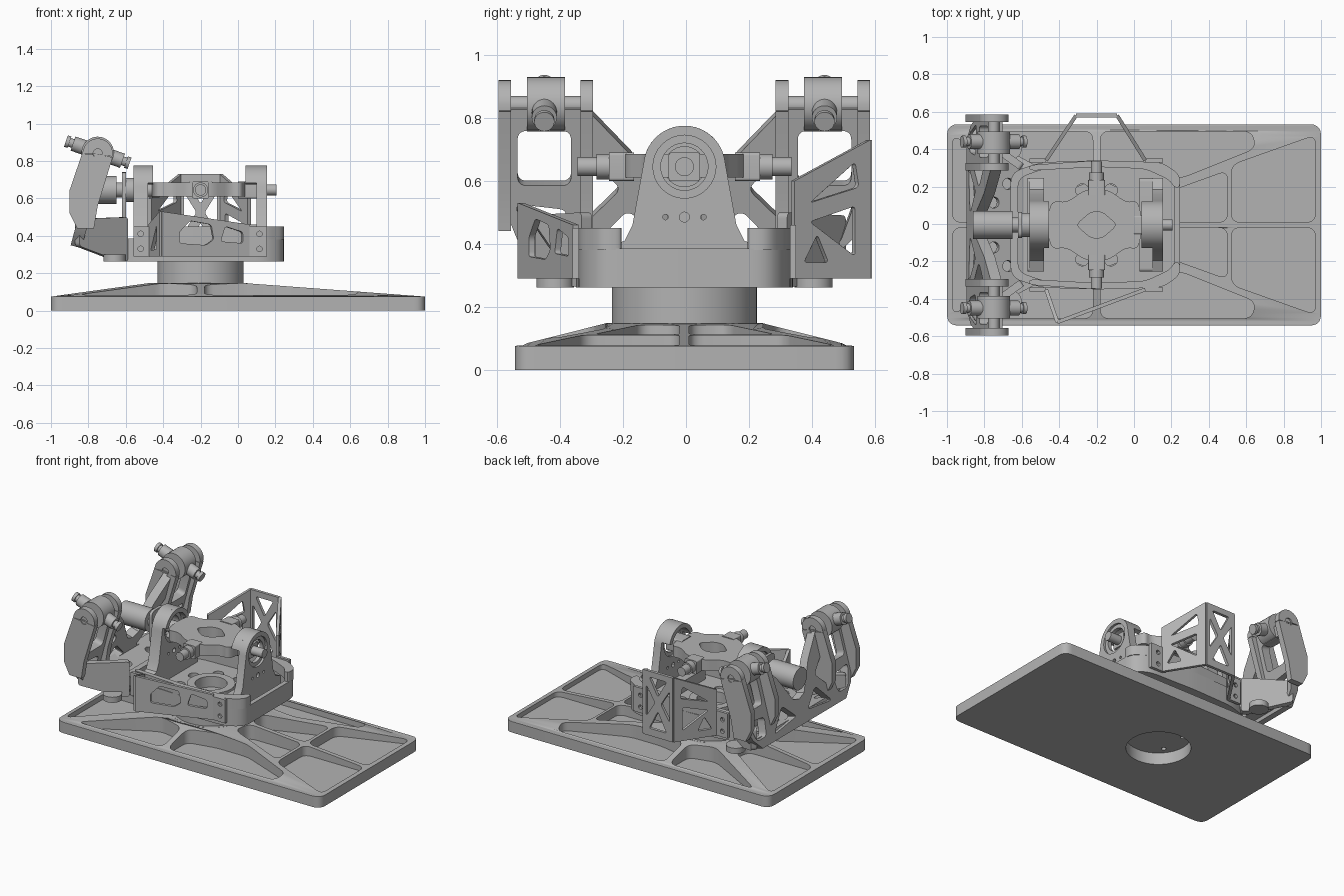
import bpy, bmesh, math
from mathutils import Vector, Matrix

if "Cube" in bpy.data.objects:
    bpy.data.objects.remove(bpy.data.objects["Cube"])

X, Y, Z = Vector((1, 0, 0)), Vector((0, 1, 0)), Vector((0, 0, 1))
grey = bpy.data.materials.new("machined grey")
grey.use_nodes = True
grey.diffuse_color = (.45, .45, .45, 1)
grey.node_tree.nodes["Principled BSDF"].inputs["Base Color"].default_value = (.45, .45, .45, 1)


def finish(name, bm):
    bmesh.ops.remove_doubles(bm, verts=bm.verts, dist=1e-5)
    bmesh.ops.recalc_face_normals(bm, faces=bm.faces)
    me = bpy.data.meshes.new(name)
    bm.to_mesh(me)
    bm.free()
    me.materials.append(grey)
    me.shade_smooth()
    me.set_sharp_from_angle(angle=math.radians(30))
    ob = bpy.data.objects.new(name, me)
    ob.location.y = -.005
    bpy.context.collection.objects.link(ob)
    return ob


def rounded(pts, r):
    """Polygon with every corner replaced by a short curve."""
    out, n = [], len(pts)
    for i in range(n):
        a, b, c = (Vector(pts[j % n][:2]) for j in (i - 1, i, i + 1))
        p = b + (a - b).normalized() * min(r, (a - b).length * .45)
        q = b + (c - b).normalized() * min(r, (c - b).length * .45)
        for k in range(6):
            t = k / 5
            out.append(p * (1 - t) ** 2 + b * 2 * t * (1 - t) + q * t * t)
    return out


def circle(u, v, r, n=32, a0=0, a1=math.tau):
    full = a1 - a0 >= math.tau - .01
    return [Vector((u + r * math.cos(a0 + (a1 - a0) * i / (n if full else n - 1)),
                    v + r * math.sin(a0 + (a1 - a0) * i / (n if full else n - 1)))) for i in range(n)]


def mirrored(half):
    """Closes a half outline across the v axis (u -> -u)."""
    return list(half) + [(-p[0], p[1]) for p in reversed(half)]


def mirror_v(half):
    return list(half) + [(p[0], -p[1]) for p in reversed(half)]


def plate(name, outer, holes=(), o=(0, 0, 0), u=X, v=Y, w0=0, w1=.03):
    """Flat outline with holes, thickened from w0 to w1 along u x v."""
    cu = bpy.data.curves.new(name, 'CURVE')
    cu.dimensions, cu.fill_mode = '2D', 'BOTH'
    cu.extrude = (w1 - w0) / 2
    for loop in [outer, *holes]:
        sp = cu.splines.new('POLY')
        sp.points.add(len(loop) - 1)
        for p, c in zip(sp.points, loop):
            p.co = (c[0], c[1], 0, 1)
        sp.use_cyclic_u = True
    tmp = bpy.data.objects.new(name + "_outline", cu)
    bpy.context.collection.objects.link(tmp)
    me = bpy.data.meshes.new_from_object(tmp.evaluated_get(bpy.context.evaluated_depsgraph_get()))
    bm = bmesh.new()
    bm.from_mesh(me)
    bpy.data.objects.remove(tmp)
    bpy.data.curves.remove(cu)
    bpy.data.meshes.remove(me)
    u, v = Vector(u).normalized(), Vector(v).normalized()
    w = u.cross(v)
    for p in bm.verts:
        p.co = Vector(o) + u * p.co.x + v * p.co.y + w * (p.co.z + (w0 + w1) / 2)
    return finish(name, bm)


def rod(name, a, b, r, n=32):
    a, b = Vector(a), Vector(b)
    bm = bmesh.new()
    m = Matrix.Translation((a + b) / 2) @ (b - a).to_track_quat('Z', 'Y').to_matrix().to_4x4()
    bmesh.ops.create_cone(bm, cap_ends=True, segments=n, radius1=r, radius2=r, depth=(b - a).length, matrix=m)
    return finish(name, bm)


# Base: floor with round recess, then a pocketed rib layer raised toward the hub
C = -.2
border = rounded([(-1, -.538), (1, -.538), (1, .538), (-1, .538)], .06)
plate("base_floor", border, [circle(C, 0, .2)], w1=.045)
pockets = [[(.52, .015), (.97, .015), (.97, .48), (.52, .32)],
           [(.1, .015), (.5, .015), (.5, .29), (.25, .2), (.08, .14)],
           [(-.18, .5), (.63, .5), (.65, .41), (.25, .25), (.02, .25), (-.18, .29)],
           [(-.22, .5), (-.86, .5), (-.4, .25), (-.22, .29)],
           [(-.97, .015), (-.97, .48), (-.46, .18), (-.48, .015)]]
loops = [rounded([(x, s * y) for x, y in p], .05) for p in pockets for s in (1, -1)]
ribs = plate("base_ribs", border, loops + [circle(C, 0, .24)], w0=.04, w1=.075)
for p in ribs.data.vertices:
    if p.co.z > .07:
        fx = (1 - p.co.x) / .98 if p.co.x > C else (1 + p.co.x) / .53
        p.co.z += .073 * max(0, min(1, fx, (.538 - abs(p.co.y)) / .29))
plate("hub_wall", circle(C, 0, .25, 48), [circle(C, 0, .2)], w1=.09)
bolts = [circle(C + .15 * math.cos(a), .15 * math.sin(a), .015, 12) for a in (.6, 2.5, 3.8, 5.7)]
plate("hub_cap", circle(C, 0, .25, 48), bolts, w0=.08, w1=.148)
rod("turntable_collar", (C, 0, .148), (C, 0, .262), .23, 64)

# Body: floor with bearing opening and slots, low wall, raised shoulders
outline = [(.245, .27), (.15, .335), (-.2, .345), (-.5, .335), (-.66, .28)]
inside = [(.215, .24), (.13, .3), (-.2, .31), (-.48, .3), (-.62, .25)]
body = rounded(mirror_v(outline), .06)
slots = [circle(C + .2 * math.cos(a), .2 * math.sin(a), .035, 16) for a in [math.pi * (k + .5) / 4 for k in range(8)]]
plate("body_floor", body, [circle(C, 0, .1)] + slots, w0=.262, w1=.31)
plate("bearing_ring", circle(C, 0, .15), [circle(C, 0, .1)], w0=.3, w1=.335)
plate("body_wall", body, [rounded(mirror_v(inside), .05)], w0=.262, w1=.385)
shoulder = [(.245, .2), (.245, .27), (.15, .335), (-.2, .345), (-.56, .32),
            (-.56, .29), (-.2, .31), (.06, .3), (.19, .24), (.215, .2)]
for s in (1, -1):
    plate("body_shoulder", rounded([(x, s * y) for x, y in shoulder], .04), w0=.38, w1=.45)

# Bearing arches on the long axis
H = .645
arch = [(.25, .3), (.25, .385), (.19, .41), (.165, .46)]
top = circle(0, H, .13, 24, .1, math.pi - .1)
shape = arch + top + [(-y, z) for y, z in reversed(arch)]
pins = [circle(y, .485, r, 12) for y, r in ((0, .016), (.06, .009), (-.06, .009))]
lip = circle(0, H, .13, 24, .3, math.pi - .3) + circle(0, H, .1, 24, .3, math.pi - .3)[::-1]
for name, a, b, la, lb in (("front", .1, .155, .04, .1), ("rear", -.56, -.48, -.48, -.455)):
    plate(name + "_arch", shape, [circle(0, H, .1)] + pins, u=Y, v=Z, w0=a, w1=b)
    plate(name + "_arch_lip", lip, u=Y, v=Z, w0=la, w1=lb)
    plate(name + "_bearing", circle(0, H, .105), [circle(0, H, .075)], u=Y, v=Z, w0=a + .015, w1=b - .015)
    plate(name + "_arch_foot", rounded([(-.25, .3), (.25, .3), (.25, .385), (-.25, .385)], .02),
          u=Y, v=Z, w0=min(a, la) - .01, w1=b)

# Gimbal: waisted plate with diamond opening, pivot shafts, drive
half = [(-.46, .05), (-.44, .13), (-.36, .12), (-.26, .19), (-.14, .19), (-.04, .12), (.02, .13), (.04, .05)]
plate("gimbal_plate", rounded(mirror_v(half), .04),
      [rounded([(-.31, 0), (-.23, .07), (-.17, .07), (-.09, 0), (-.17, -.07), (-.23, -.07)], .03)], w0=.61, w1=.685)
rod("front_shaft", (0, 0, H), (.205, 0, H), .03)
plate("front_shaft_block", rounded([(-.05, .6), (.05, .6), (.05, .69), (-.05, .69)], .01), u=Y, v=Z, w0=0, w1=.12)
rod("rear_shaft", (-.68, 0, H), (-.42, 0, H), .04)
rod("drive_housing", (-.86, 0, H), (-.65, 0, H), .075)
plate("drive_flange", rounded(mirrored([(.04, .4), (.07, .57), (.07, .74)]), .04), u=Y, v=Z, w0=-.62, w1=-.6)
rod("drive_coupling", (-.6, 0, H), (-.55, 0, H), .065)
for s in (1, -1):
    plate("side_shaft_block", rounded([(C - .045, .6), (C + .045, .6), (C + .045, .69), (C - .045, .69)], .01),
          u=X, v=Z, w0=-s * .2 - .04, w1=-s * .2 + .04)
    rod("side_shaft", (C, s * .2, H), (C, s * .28, H), .04)
    rod("side_shaft_tip", (C, s * .28, H), (C, s * .34, H), .03)


# Bent side guards: each panel is (start, end, start top, end top, holes)
def guard(name, panels):
    for p, q, t0, t1, holes in panels:
        a, d = Vector((*p, 0)), Vector((*q, 0)) - Vector((*p, 0))
        n = d.length
        cut = [rounded([(f * n, z) for f, z in h], .015) if len(h) < 9 else h for h in holes]
        plate(name, [(0, .29), (n, .29), (n, t1), (0, t0)], cut, o=a, u=d, v=Z, w0=-.01, w1=.01)


bolt = [circle(.04, z, .015, 12) for z in (.33, .41)]
guard("front_guard", [
    ((-.56, -.345), (-.47, -.345), .45, .45, bolt),
    ((-.47, -.345), (-.41, -.52), .46, .53, [[(.2, .32), (.75, .33), (.75, .46)]]),
    ((-.41, -.52), (.06, -.345), .53, .46, [[(.2, .36), (.2, .42), (.32, .48), (.56, .46), (.59, .38), (.5, .35)],
                                           [(.67, .37), (.92, .36), (.92, .42), (.72, .45)]]),
    ((.06, -.345), (.155, -.345), .45, .45, [circle(.055, z, .015, 12) for z in (.33, .41)])])
side = [[(.12, .34), (.45, .34), (.3, .43)], [(.2, .47), (.8, .36), (.8, .52)], [(.2, .53), (.85, .58), (.8, .66)]]
truss = [[(.2, .69), (.8, .69), (.5, .57)], [(.1, .63), (.1, .42), (.4, .525)],
         [(.9, .63), (.9, .42), (.6, .525)], [(.2, .34), (.8, .34), (.5, .47)]]
guard("back_guard", [
    ((-.56, .345), (-.47, .345), .46, .46, bolt),
    ((-.47, .345), (-.31, .585), .6, .73, side),
    ((-.31, .585), (-.09, .585), .73, .73, truss),
    ((-.09, .585), (.06, .345), .73, .6, [[(1 - f, z) for f, z in h] for h in side]),
    ((.06, .345), (.155, .345), .46, .46, bolt)])

# Rear bracket: leaning truss web, deck, splayed foot walls
lean = Vector((.26, 0, .966))
web = [(0, .04), (.45, .02), (.53, .1), (.585, .24), (.585, .53), (.31, .53), (.17, .38), (.06, .2)]
openings = [[(.36, .28), (.53, .28), (.53, .46), (.36, .46)], [(.37, .2), (.54, .22), (.49, .08), (.39, .08)],
            [(.06, .09), (.31, .06), (.18, .2)], [(.2, .27), (.32, .15), (.32, .38)]]
web_half = web[1:] + [(0, .18)]
plate("rear_web", web_half + [(-y, z) for y, z in reversed(web_half[:-1])],
      [rounded([(s * y, z) for y, z in h], .03) for h in openings for s in (1, -1)],
      o=(-.9, 0, .33), u=Y, v=lean, w0=0, w1=.06)
plate("rear_deck", rounded(mirror_v([(0, .3), (.28, .46)]), .03),
      [circle(f, s * y, .03, 16) for f, y in ((.09, .22), (.2, .32), (.17, .12)) for s in (1, -1)],
      o=(-.6, 0, .28), u=(-.95, 0, .31), v=Y, w0=-.04, w1=0)
cheek = [(-.67, .82), (-.75, .56), (-.77, .44), (-.86, .44), (-.9, .52), (-.9, .645), (-.83, .85)]
for s in (1, -1):
    plate("foot_wall", rounded([(0, .262), (.06, .265), (.32, .345), (.32, .49), (0, .5)], .02),
          o=(-.6, s * .31, 0), u=(-.25, s * .18, 0), v=Z, w0=-.02, w1=.02)
    rod("foot_lug", (-.66, s * .41, .262), (-.66, s * .41, .3), .06)
    # Fork cheeks with cross joint between them
    for y in (.31, .57):
        plate("fork_cheek", circle(-.75, .84, .08, 16, -.2, math.pi) + [Vector(p) for p in cheek],
              [circle(-.75, .84, .025, 16)], u=X, v=Z, w0=-s * y - .02, w1=-s * y + .02)
    rod("fork_pin", (-.75, s * .3, .84), (-.75, s * .58, .84), .03)
    rod("joint_block", (-.75, s * .38, .843), (-.75, s * .5, .843), .087)
    mid, d = Vector((-.75, s * .445, .847)), Vector((.945, 0, -.33))
    rod("joint_shaft", mid - d * .18, mid + d * .18, .024)
    for k in (-1, 1):
        rod("joint_collar", mid + d * k * .06, mid + d * k * .14, .04)
        rod("joint_cap", mid + d * k * .16, mid + d * k * .18, .032)
